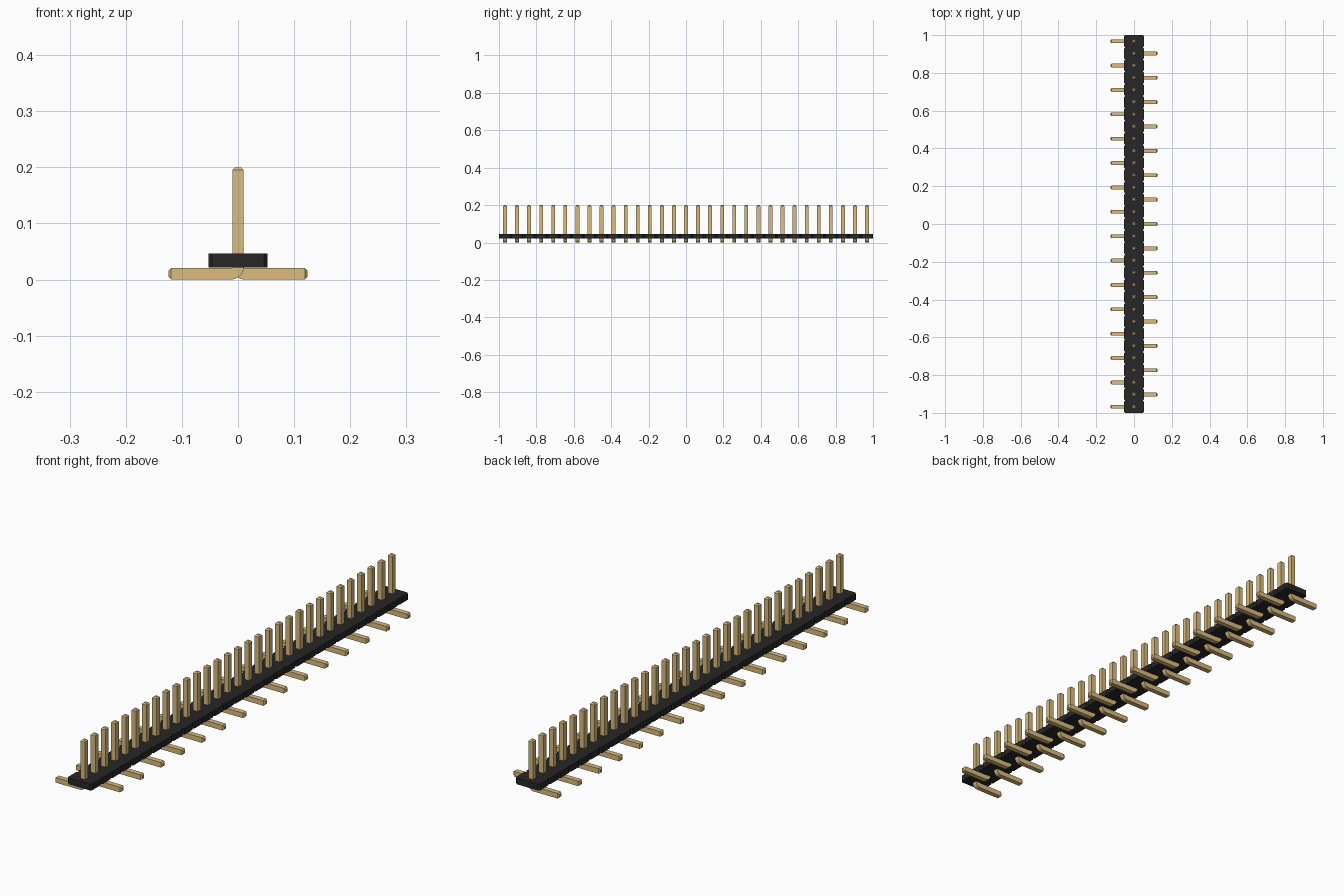
import bpy
import bmesh
import math

cube = bpy.data.objects.get("Cube")
if cube:
    bpy.data.objects.remove(cube, do_unlink=True)

COUNT = 31
PITCH = 2.0 / COUNT
PIN = 0.0203            # square pin thickness
H = PIN / 2
TOP = 0.2               # pin tip height
REACH = 0.124           # foot tip distance from centre
CH = 0.005              # pin end chamfer
BODY_X, BODY_Z0, BODY_Z1, BODY_CH = 0.053, 0.0215, 0.0465, 0.0065


def material(name, rgb):
    m = bpy.data.materials.new(name)
    m.use_nodes = True
    m.diffuse_color = (*rgb, 1)
    m.node_tree.nodes["Principled BSDF"].inputs["Base Color"].default_value = (*rgb, 1)
    return m


black = material("black plastic", (0.02, 0.02, 0.02))
gold = material("gold metal", (0.708, 0.504, 0.210))


def finish(bm, name, mat):
    bmesh.ops.recalc_face_normals(bm, faces=bm.faces)
    mesh = bpy.data.meshes.new(name)
    bm.to_mesh(mesh)
    bm.free()
    mesh.materials.append(mat)
    return mesh


def add(name, mesh, y=0.0):
    ob = bpy.data.objects.new(name, mesh)
    ob.location.y = y
    bpy.context.collection.objects.link(ob)
    return ob


# Plastic strip: a row of chamfered cells joined into one prism
def body_mesh():
    side = []
    for i in range(COUNT):
        y0 = -1 + i * PITCH
        side += [(BODY_X - BODY_CH, y0), (BODY_X, y0 + BODY_CH),
                 (BODY_X, y0 + PITCH - BODY_CH)]
    side.append((BODY_X - BODY_CH, 1.0))
    outline = side + [(-x, y) for x, y in reversed(side)]
    bm = bmesh.new()
    base = bm.faces.new([bm.verts.new((x, y, BODY_Z0)) for x, y in outline])
    ext = bmesh.ops.extrude_face_region(bm, geom=[base], use_keep_orig=True)
    top = [v for v in ext["geom"] if isinstance(v, bmesh.types.BMVert)]
    bmesh.ops.translate(bm, verts=top, vec=(0, 0, BODY_Z1 - BODY_Z0))
    return finish(bm, "strip_body", black)


# Bent square pin: sections of (outer xz, inner xz, half width), foot toward side * x
def pin_mesh(side):
    r = 0.002
    cx, cz = H + r, PIN + r
    secs = [((-H + CH, TOP), (H - CH, TOP), H - CH),
            ((-H, TOP - CH), (H, TOP - CH), H)]
    for k in range(7):
        a = math.pi / 2 * k / 6
        c, s = math.cos(a), math.sin(a)
        secs.append(((cx - (PIN + r) * c, cz - (PIN + r) * s),
                     (cx - r * c, cz - r * s), H))
    secs += [((REACH - CH, 0), (REACH - CH, PIN), H),
             ((REACH, CH), (REACH, PIN - CH), H - CH)]
    bm = bmesh.new()
    rings = []
    for (ox, oz), (ix, iz), w in secs:
        rings.append([bm.verts.new((side * x, y, z)) for x, y, z in
                      ((ox, -w, oz), (ix, -w, iz), (ix, w, iz), (ox, w, oz))])
    for a, b in zip(rings, rings[1:]):
        for j in range(4):
            k = (j + 1) % 4
            bm.faces.new((a[j], a[k], b[k], b[j]))
    bm.faces.new(rings[0])
    bm.faces.new(rings[-1])
    return finish(bm, "pin_left" if side > 0 else "pin_right", gold)


add("strip_body", body_mesh())

# Pins alternate sides, starting and ending on -x
meshes = [pin_mesh(-1), pin_mesh(1)]
pins = [add(f"pin_{i + 1:02d}", meshes[i % 2], -1 + (i + 0.5) * PITCH)
        for i in range(COUNT)]

# Smooth only the bends
for ob in pins[:2]:
    bpy.ops.object.select_all(action='DESELECT')
    ob.select_set(True)
    bpy.context.view_layer.objects.active = ob
    bpy.ops.object.shade_smooth_by_angle(angle=math.radians(30))
